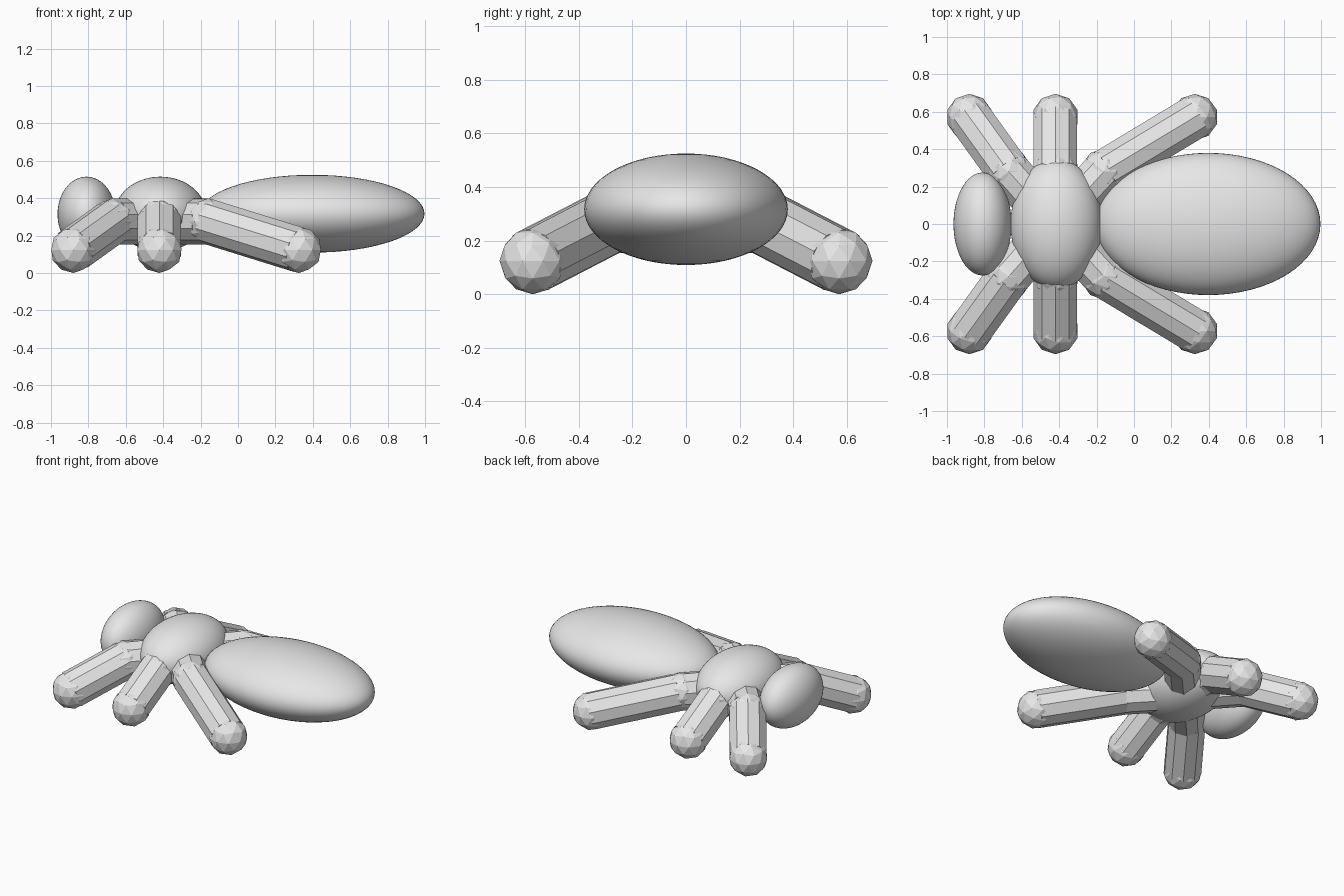
import bpy
from mathutils import Vector

cube = bpy.data.objects.get("Cube")
if cube:
    bpy.data.objects.remove(cube, do_unlink=True)

grey = bpy.data.materials.new("plain grey")
grey.use_nodes = True
grey.diffuse_color = (0.8, 0.8, 0.8, 1)
grey.node_tree.nodes["Principled BSDF"].inputs["Base Color"].default_value = grey.diffuse_color

LEG_R = 0.122
JOINT_R = 0.124


def finish(name):
    obj = bpy.context.object
    obj.name = name
    obj.data.materials.append(grey)
    return obj


def ellipsoid(name, centre, radii):
    bpy.ops.mesh.primitive_uv_sphere_add(segments=64, ring_count=32, location=centre)
    bpy.context.object.scale = radii
    bpy.ops.object.transform_apply(location=False, rotation=False, scale=True)
    bpy.ops.object.shade_smooth()
    return finish(name)


def joint(name, centre):
    bpy.ops.mesh.primitive_ico_sphere_add(subdivisions=2, radius=JOINT_R, location=centre)
    return finish(name)


def limb(name, start, end):
    # Faceted rod between two points
    axis = end - start
    bpy.ops.mesh.primitive_cylinder_add(vertices=10, radius=LEG_R, depth=axis.length,
                                        location=(start + end) / 2)
    obj = finish(name)
    obj.rotation_mode = 'QUATERNION'
    obj.rotation_quaternion = axis.to_track_quat('Z', 'Y')
    return obj


# Three body sections
ellipsoid("head", (-0.81, 0, 0.315), (0.155, 0.275, 0.2))
ellipsoid("thorax", (-0.415, 0, 0.315), (0.245, 0.348, 0.2))
ellipsoid("abdomen", (0.397, 0, 0.317), (0.6, 0.38, 0.208))

# Six bent legs: x of the knee and x of the foot for each pair
pairs = {"front": (-0.67, -0.88), "middle": (-0.42, -0.42), "rear": (-0.16, 0.325)}
hip = Vector((-0.42, 0, 0.275))
for pair, (knee_x, foot_x) in pairs.items():
    for side, s in (("near", -1), ("far", 1)):
        label = f"{pair}_{side}"
        knee = Vector((knee_x, s * 0.28, 0.275))
        foot = Vector((foot_x, s * 0.572, JOINT_R))
        limb(label + "_upper_leg", hip, knee)
        joint(label + "_knee", knee)
        limb(label + "_lower_leg", knee, foot)
        joint(label + "_foot", foot)
